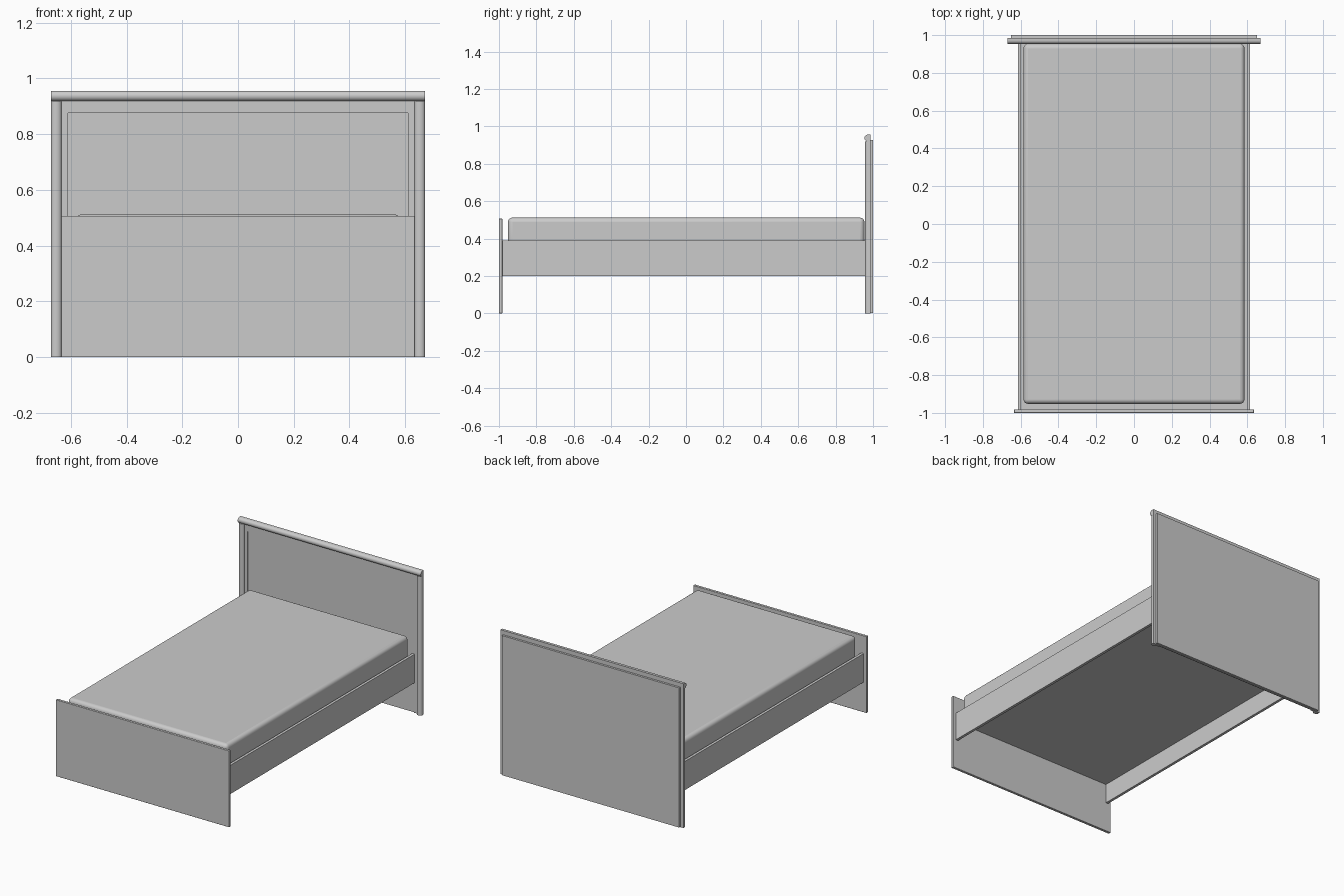
import bpy, bmesh, math

if "Cube" in bpy.data.objects:
    bpy.data.objects.remove(bpy.data.objects["Cube"])


def box(name, x, y, z, bevel=0.0, segments=3):
    """Box from (min, max) ranges, optionally with rounded edges."""
    bm = bmesh.new()
    bmesh.ops.create_cube(bm, size=1)
    for v in bm.verts:
        for i, (lo, hi) in enumerate((x, y, z)):
            v.co[i] = lo if v.co[i] < 0 else hi
    return finish(name, bm, bevel, segments)


def prism(name, profile, to3d, a, b):
    """Extrude a closed 2D profile from a to b."""
    bm = bmesh.new()
    ends = [[bm.verts.new(to3d(u, v, t)) for u, v in profile] for t in (a, b)]
    n = len(profile)
    for i in range(n):
        j = (i + 1) % n
        bm.faces.new((ends[0][i], ends[0][j], ends[1][j], ends[1][i]))
    for end in ends:
        bm.faces.new(end)
    bmesh.ops.recalc_face_normals(bm, faces=bm.faces)
    return finish(name, bm)


def finish(name, bm, bevel=0.0, segments=3):
    mesh = bpy.data.meshes.new(name)
    bm.to_mesh(mesh)
    bm.free()
    ob = bpy.data.objects.new(name, mesh)
    bpy.context.collection.objects.link(ob)
    if bevel:
        mod = ob.modifiers.new("rounding", 'BEVEL')
        mod.width, mod.segments = bevel, segments
    bpy.ops.object.select_all(action='DESELECT')
    ob.select_set(True)
    bpy.context.view_layer.objects.active = ob
    bpy.ops.object.shade_smooth_by_angle(angle=math.radians(35))
    return ob


def bullnose(half, front, back, depth, steps=12):
    """Profile with a half-elliptic nose towards the front."""
    arc = [(half * math.cos(math.pi * i / steps),
            front + depth * (1 - math.sin(math.pi * i / steps)))
           for i in range(steps + 1)]
    return arc + [(-half, back), (half, back)]


# Footboard
box("footboard", (-0.635, 0.635), (-1.0, -0.982), (0, 0.507), 0.002, 2)

# Bed base between the rails
box("bed_base", (-0.597, 0.597), (-0.982, 0.972), (0.33, 0.348))

# Mattress with rounded upright corners and softened top edge
mattress = box("mattress", (-0.585, 0.585), (-0.952, 0.954), (0.348, 0.512), 0.024, 5)

# Side rails and headboard posts, one pair per side
post = bullnose(0.019, 0.957, 0.986, 0.014)
for side, s in (("left", -1), ("right", 1)):
    box(f"side_rail_{side}", sorted((s * 0.597, s * 0.615)), (-0.982, 0.972), (0.2, 0.39))
    prism(f"headboard_post_{side}", post,
          lambda u, v, t, s=s: (s * 0.652 + u, v, t), 0, 0.92)
    box(f"headboard_stile_{side}", sorted((s * 0.61, s * 0.635)), (0.972, 0.986), (0, 0.92))

# Headboard frame top, panel and back board
box("headboard_top_frame", (-0.61, 0.61), (0.972, 0.986), (0.876, 0.92))
box("headboard_panel", (-0.61, 0.61), (0.978, 0.986), (0, 0.876))
box("headboard_back_board", (-0.65, 0.65), (0.986, 1.0), (0.003, 0.928))

# Rounded cap rail along the headboard top
prism("headboard_cap", bullnose(0.0185, 0.954, 0.986, 0.0185),
      lambda u, v, t: (t, v, 0.9375 + u), -0.671, 0.671)
